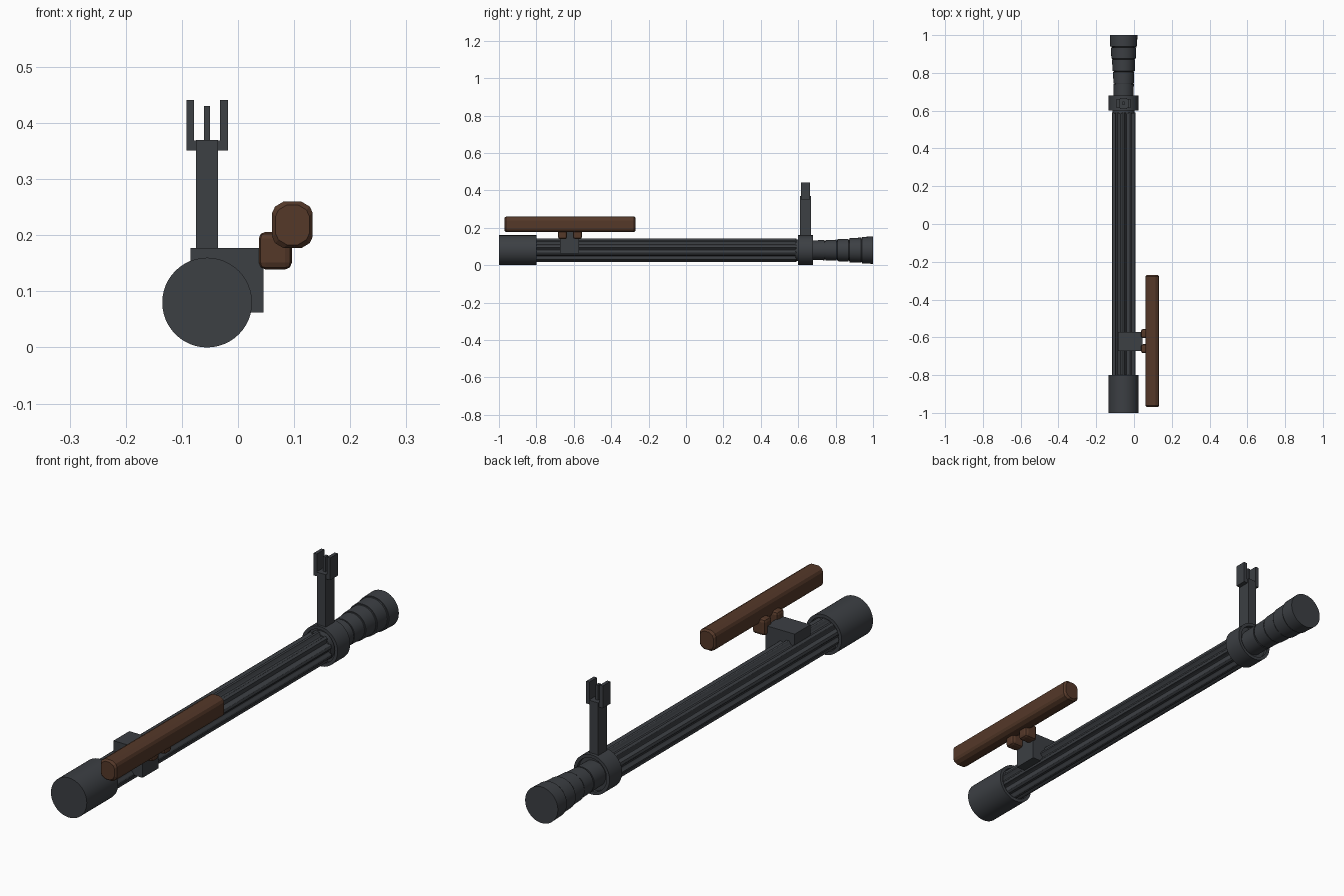
import bpy, bmesh
from math import sin, cos, pi, radians

if "Cube" in bpy.data.objects:
    bpy.data.objects.remove(bpy.data.objects["Cube"])

AX, AZ = -0.055, 0.08  # barrel axis


def material(name, color):
    m = bpy.data.materials.new(name)
    m.diffuse_color = color
    m.use_nodes = True
    m.node_tree.nodes["Principled BSDF"].inputs["Base Color"].default_value = m.diffuse_color
    return m


STEEL = material("dark_steel", (0.045, 0.05, 0.057, 1))
WOOD = material("brown_wood", (0.09, 0.04, 0.022, 1))


def finish(bm, name, mat, smooth=False):
    bmesh.ops.recalc_face_normals(bm, faces=bm.faces)
    me = bpy.data.meshes.new(name)
    bm.to_mesh(me)
    bm.free()
    ob = bpy.data.objects.new(name, me)
    bpy.context.collection.objects.link(ob)
    me.materials.append(mat)
    if smooth:
        bpy.ops.object.select_all(action='DESELECT')
        ob.select_set(True)
        bpy.context.view_layer.objects.active = ob
        bpy.ops.object.shade_smooth_by_angle(angle=radians(30))
    return ob


def loft(name, rings, mat, smooth=False):
    """Skin a list of equal-length point rings and cap both ends."""
    bm = bmesh.new()
    loops = [[bm.verts.new(p) for p in r] for r in rings]
    for a, b in zip(loops, loops[1:]):
        for i in range(len(a)):
            j = (i + 1) % len(a)
            bm.faces.new((a[i], a[j], b[j], b[i]))
    bm.faces.new(loops[0])
    bm.faces.new(loops[-1])
    return finish(bm, name, mat, smooth)


def lathe(name, profile, n=48):
    """Revolve (y, radius) points round the barrel axis."""
    rings = [[(AX + r * cos(2 * pi * i / n), y, AZ + r * sin(2 * pi * i / n))
              for i in range(n)] for y, r in profile]
    return loft(name, rings, STEEL, True)


def box(name, x, y, z, mat=STEEL, bevel=0.0, segments=2):
    bm = bmesh.new()
    bmesh.ops.create_cube(bm, size=1)
    for v in bm.verts:
        for k, (lo, hi) in enumerate((x, y, z)):
            v.co[k] = lo if v.co[k] < 0 else hi
    ob = finish(bm, name, mat)
    if bevel:
        m = ob.modifiers.new("bevel", 'BEVEL')
        m.width, m.segments = bevel, segments
    return ob


# Fluted barrel: round-bottomed grooves between ridges
FLUTES, PER = 10, 12
section = []
for i in range(FLUTES * PER):
    u = (i % PER) / PER
    r = 0.0635 - (0.012 * sin(pi * (u - 0.3) / 0.7) if u > 0.3 else 0)
    a = 2 * pi * i / (FLUTES * PER) + pi / 2 - 0.15 * 2 * pi / FLUTES
    section.append((AX + r * cos(a), AZ + r * sin(a)))
loft("fluted_barrel", [[(x, y, z) for x, z in section] for y in (-0.82, 0.59)], STEEL, True)

# Rear socket and front sight collar, with recessed faces
lathe("rear_socket", [(-1, 0.08), (-0.8, 0.08), (-0.8, 0.067), (-0.815, 0.067)])
lathe("sight_collar", [(0.585, 0.058), (0.615, 0.058), (0.615, 0.067), (0.6, 0.067),
                       (0.6, 0.08), (0.68, 0.08), (0.68, 0.067), (0.665, 0.067)])

# Stepped flash hider
steps = [(0.66, 0.74, 0.054), (0.745, 0.805, 0.056), (0.81, 0.87, 0.061),
         (0.875, 0.935, 0.067), (0.94, 1.0, 0.073)]
profile = []
for y0, y1, r in steps:
    profile += [(y0, r - 0.006), (y0, r - 0.002), (y1, r), (y1, r - 0.006)]
lathe("flash_hider", profile)

# Front sight: post, centre blade, mirrored ears
box("sight_post", (-0.075, -0.036), (0.61, 0.667), (0.13, 0.37))
box("sight_blade", (-0.061, -0.05), (0.63, 0.648), (0.36, 0.43))
for side, s in (("left", -1), ("right", 1)):
    x = sorted((AX + s * 0.023, AX + s * 0.037))
    box("sight_ear_" + side, x, (0.614, 0.662), (0.351, 0.441))
box("sight_bridge", (-0.08, -0.03), (0.614, 0.662), (0.351, 0.369))

# Carry handle on its mount
box("handle_mount", (-0.085, 0.045), (-0.673, -0.572), (0.062, 0.177))
for name, y in (("front", -0.58), ("rear", -0.66)):
    box("handle_lug_" + name, (0.037, 0.096), (y - 0.024, y + 0.024),
        (0.139, 0.206), WOOD, 0.012)


def grip_ring(y, inset):
    w, h, c = 0.036 - inset, 0.0415 - inset, 0.02
    half = [(w, -h + c), (w, h - c), (w - 0.25 * c, h - 0.45 * c), (w - c, h)]
    pts = half + [(-w + c, h), (-w + 0.25 * c, h - 0.45 * c)]
    pts += [(-w, h - c), (-w, -h + c), (-w + 0.25 * c, -h + 0.45 * c), (-w + c, -h),
            (w - c, -h), (w - 0.25 * c, -h + 0.45 * c)]
    return [(0.097 + px, y, 0.2185 + pz) for px, pz in pts]


loft("carry_handle", [grip_ring(-0.97, 0.006), grip_ring(-0.962, 0),
                      grip_ring(-0.278, 0), grip_ring(-0.27, 0.006)], WOOD)
